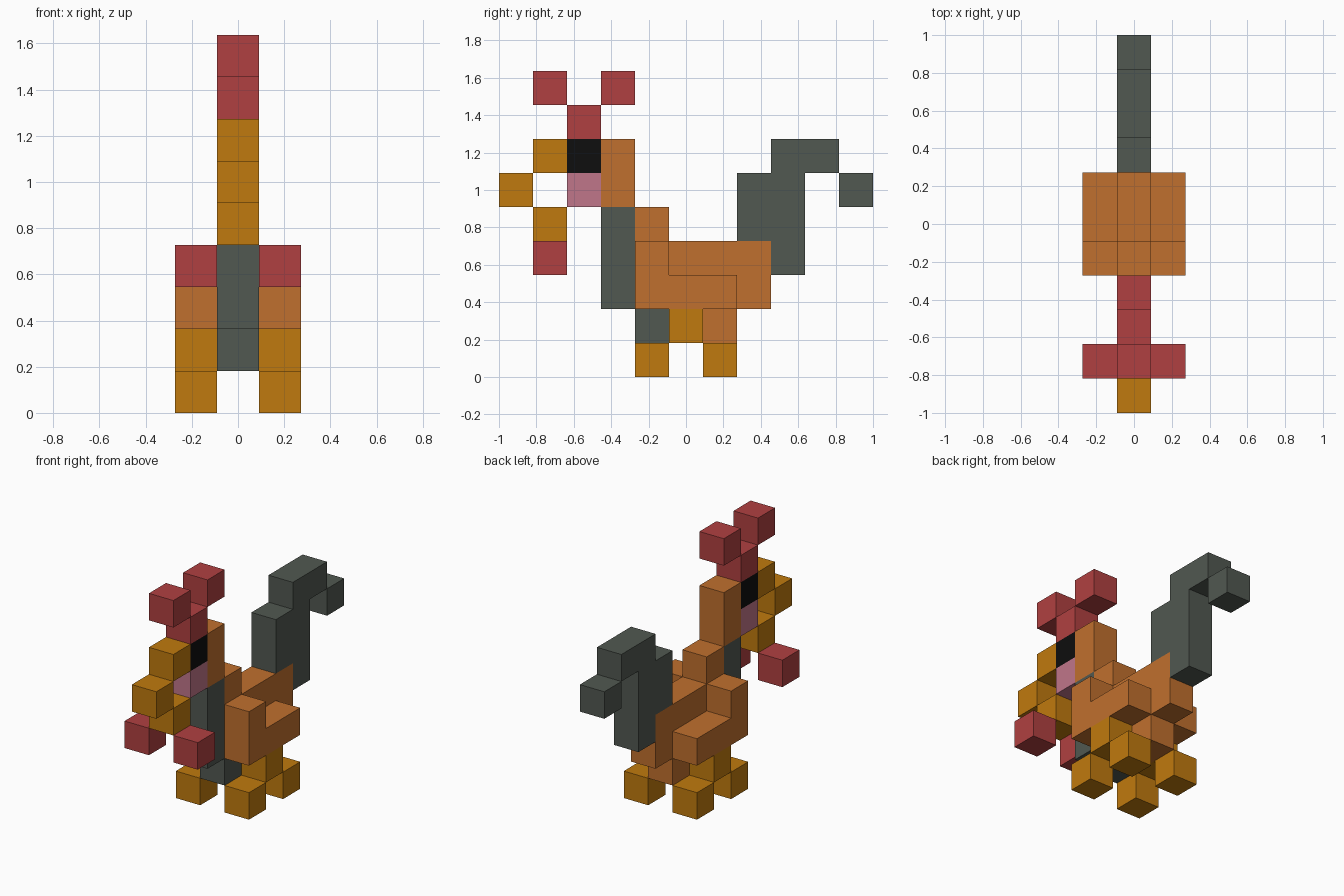
import bpy
import bmesh

cube = bpy.data.objects.get("Cube")
if cube:
    bpy.data.objects.remove(cube, do_unlink=True)

U = 2 / 11  # edge length of one block


def material(name, rgb):
    """Flat material from 0-255 display values, converted to linear."""
    lin = [((c / 255 + 0.055) / 1.055) ** 2.4 if c > 10 else c / 255 / 12.92 for c in rgb]
    mat = bpy.data.materials.new(name)
    mat.use_nodes = True
    mat.diffuse_color = (*lin, 1)
    bsdf = next(n for n in mat.node_tree.nodes if n.type == 'BSDF_PRINCIPLED')
    bsdf.inputs["Base Color"].default_value = (*lin, 1)
    return mat


orange = material("orange", (192, 112, 46))
yellow = material("yellow ochre", (192, 122, 14))
red = material("red", (176, 64, 65))
gray = material("dark gray", (81, 88, 81))
pink = material("pink", (192, 118, 138))
black = material("black", (14, 14, 14))


def prism(name, outline, mat, column=0):
    """Side outline in block units (depth, height), one block wide in x."""
    bm = bmesh.new()
    x = (column - 0.5) * U
    face = bm.faces.new([bm.verts.new((x, j * U - 1, k * U)) for j, k in outline])
    side = bmesh.ops.extrude_face_region(bm, geom=[face])
    moved = [v for v in side["geom"] if isinstance(v, bmesh.types.BMVert)]
    bmesh.ops.translate(bm, verts=moved, vec=(U, 0, 0))
    bmesh.ops.recalc_face_normals(bm, faces=bm.faces)
    mesh = bpy.data.meshes.new(name)
    bm.to_mesh(mesh)
    bm.free()
    mesh.materials.append(mat)
    obj = bpy.data.objects.new(name, mesh)
    bpy.context.collection.objects.link(obj)
    return obj


def box(name, j, k, mat, column=0, tall=1):
    return prism(name, [(j, k), (j + 1, k), (j + 1, k + tall), (j, k + tall)], mat, column)


# Body and neck
prism("body", [(4, 2), (5, 2), (5, 1), (7, 1), (7, 2), (8, 2),
               (8, 4), (5, 4), (5, 5), (4, 5)], orange)
box("neck", 3, 5, orange, tall=2)
box("breast", 3, 2, gray, tall=3)
box("belly", 4, 1, gray)

# Tail with drooping tip
prism("tail", [(7, 4), (8, 4), (8, 3), (9, 3), (9, 6), (10, 6),
               (10, 7), (8, 7), (8, 6), (7, 6)], gray)
box("tail_tip", 10, 5, gray)

# Head, beak and comb
box("eye", 2, 6, black)
box("cheek", 2, 5, pink)
box("beak_upper", 1, 6, yellow)
box("beak_tip", 0, 5, yellow)
box("beak_lower", 1, 4, yellow)
box("comb_base", 2, 7, red)
box("comb_front", 1, 8, red)
box("comb_back", 3, 8, red)

# Paired parts
for side, col in (("left", 1), ("right", -1)):
    prism(f"{side}_wing", [(4, 2), (7, 2), (7, 3), (5, 3), (5, 4), (4, 4)], orange, col)
    box(f"{side}_wattle", 1, 3, red, col)
    box(f"{side}_leg", 5, 1, yellow, col)
    box(f"{side}_front_toe", 4, 0, yellow, col)
    box(f"{side}_back_toe", 6, 0, yellow, col)
